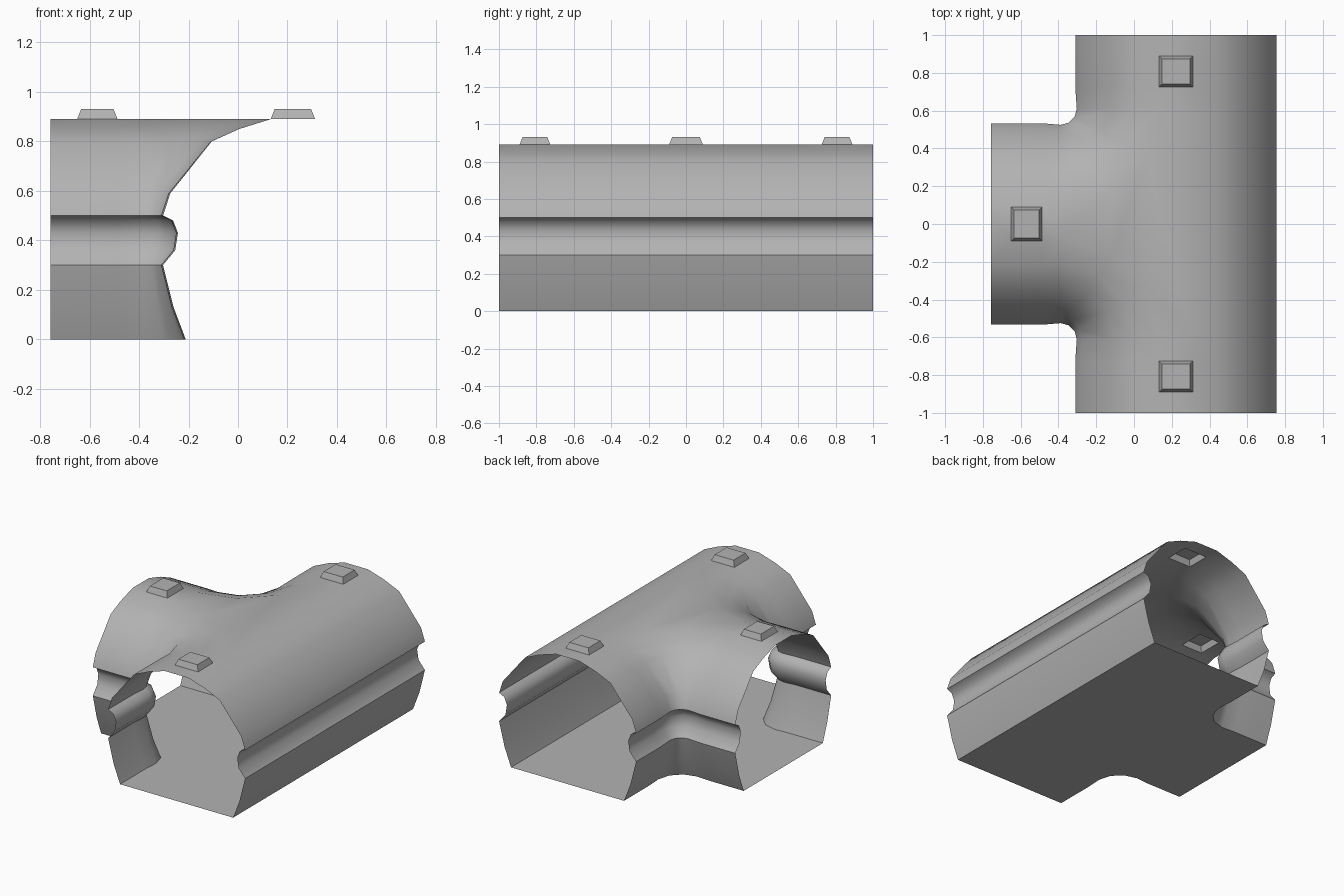
import bpy, bmesh, math

if "Cube" in bpy.data.objects:
    bpy.data.objects.remove(bpy.data.objects["Cube"])

# Half cross-section: (distance from the corridor centre line, height)
PROFILE = [(0.44, 0), (0.49, 0.13), (0.533, 0.3), (0.483, 0.36), (0.472, 0.43),
           (0.492, 0.48), (0.533, 0.5), (0.503, 0.59), (0.333, 0.8),
           (0.22, 0.85), (0.09, 0.89)]
MAIN_X = 0.222             # centre line of the main corridor
R = 0.61                   # corner sweep radius measured from the centre line
CX = MAIN_X - R            # corner sweep centre (mirrored in y)
BRANCH = [-0.757, -0.65, -0.487]
MAIN = [0.725, 0.89, 1.0]
ARC = 3
TOP_OFF, TOP_Z = PROFILE[-1]

grey = bpy.data.materials.new("dark_grey")
grey.diffuse_color = (0.45, 0.45, 0.45, 1)
grey.use_nodes = True
grey.node_tree.nodes["Principled BSDF"].inputs["Base Color"].default_value = grey.diffuse_color


def rail(off):
    """Plan path from branch end, round the inner corner, to the main end."""
    pts = [(x, off) for x in BRANCH]
    r = R - off * 0.985
    for i in range(ARC + 1):
        a = math.radians(-90 + 90 * i / ARC)
        pts.append((CX + r * math.cos(a), R + r * math.sin(a)))
    return pts + [(MAIN_X - off, y) for y in MAIN]


def face(bm, pts):
    return bm.faces.new([bm.verts.new(p) for p in pts])


def strips(bm, rails):
    for a, b in zip(rails, rails[1:]):
        for i in range(len(a) - 1):
            face(bm, (a[i], a[i + 1], b[i + 1], b[i]))


def finish(bm, name, angle):
    bmesh.ops.remove_doubles(bm, verts=bm.verts, dist=0.0005)
    bmesh.ops.recalc_face_normals(bm, faces=bm.faces)
    mesh = bpy.data.meshes.new(name)
    bm.to_mesh(mesh)
    bm.free()
    mesh.materials.append(grey)
    ob = bpy.data.objects.new(name, mesh)
    bpy.context.collection.objects.link(ob)
    bpy.ops.object.select_all(action='DESELECT')
    ob.select_set(True)
    bpy.context.view_layer.objects.active = ob
    bpy.ops.object.shade_smooth_by_angle(angle=math.radians(angle))


# Corridor shell
bm = bmesh.new()
left = {}
for s in (1, -1):
    left[s] = [[(x, s * y, z) for x, y in rail(o)] for o, z in PROFILE]
    strips(bm, left[s])

# Straight outer wall
ys = [-y for y in reversed(MAIN)] + [-R, R] + MAIN
right = [[(MAIN_X + o, y, z) for y in ys] for o, z in PROFILE]
strips(bm, right)

# Floor
face(bm, left[1][0] + right[0][::-1] + left[-1][0][::-1])

# Ceiling, left open under the hatches
tp, tn, tr = left[1][-1], left[-1][-1], right[-1]
face(bm, (tp[0], tp[1], tn[1], tn[0]))
face(bm, (tp[2], tp[3], tn[3], tn[2]))
k = len(BRANCH) + ARC
face(bm, tp[3:k + 1] + [tr[4], tr[3]] + tn[3:k + 1][::-1])
for t, end in ((tp, tr[4:]), (tn, tr[3::-1])):
    face(bm, (t[k], t[k + 1], end[1], end[0]))
    face(bm, (t[k + 2], t[k + 3], end[3], end[2]))
finish(bm, "corridor_shell", 47)


# Hollow roof hatches
def hatch(name, x0, x1, y0, y1):
    bm = bmesh.new()
    d, h = 0.016, 0.93
    low = [(x0, y0, TOP_Z), (x1, y0, TOP_Z), (x1, y1, TOP_Z), (x0, y1, TOP_Z)]
    top = [(x0 + d, y0 + d, h), (x1 - d, y0 + d, h),
           (x1 - d, y1 - d, h), (x0 + d, y1 - d, h)]
    face(bm, top)
    strips(bm, [low + low[:1], top + top[:1]])
    finish(bm, name, 30)


hatch("branch_hatch", BRANCH[1], BRANCH[2], -TOP_OFF, TOP_OFF)
hatch("back_hatch", MAIN_X - TOP_OFF, MAIN_X + TOP_OFF, MAIN[0], MAIN[1])
hatch("front_hatch", MAIN_X - TOP_OFF, MAIN_X + TOP_OFF, -MAIN[1], -MAIN[0])
